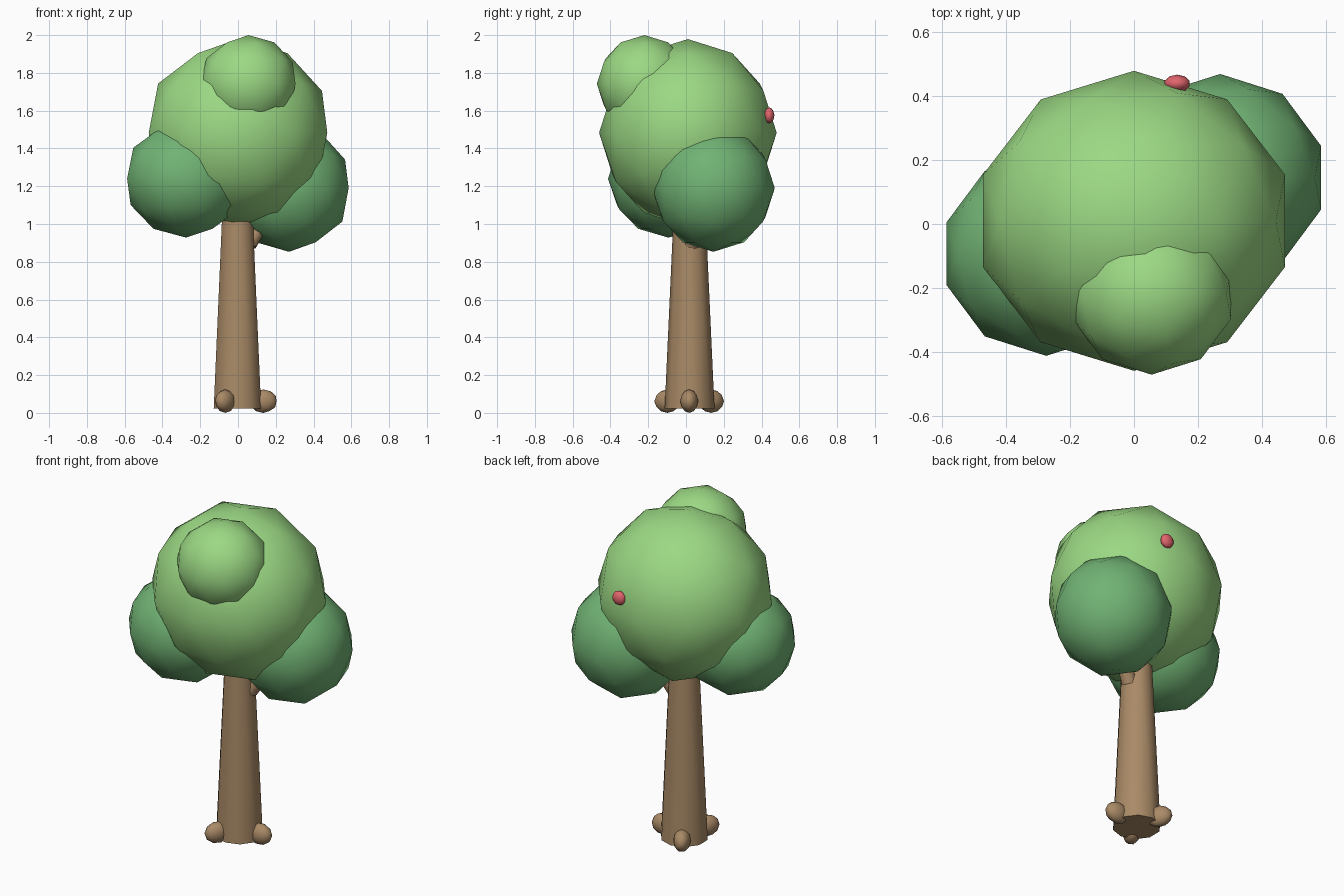
import bpy
from math import cos, sin, pi
from mathutils import Vector

cube = bpy.data.objects.get("Cube")
if cube:
    bpy.data.objects.remove(cube, do_unlink=True)


def material(name, rgb):
    m = bpy.data.materials.new(name)
    m.use_nodes = True
    color = (*rgb, 1)
    m.diffuse_color = color
    m.node_tree.nodes["Principled BSDF"].inputs["Base Color"].default_value = color
    return m


light_green = material("light green", (0.33, 0.69, 0.23))
dark_green = material("dark green", (0.165, 0.45, 0.175))
bark = material("bark brown", (0.4, 0.255, 0.135))
red = material("berry red", (0.75, 0.13, 0.15))


def blob(name, center, radii, mat, turn=0):
    """Smooth-shaded low-poly ball."""
    bpy.ops.mesh.primitive_ico_sphere_add(subdivisions=2, radius=1, location=center,
                                          rotation=(0, 0, turn))
    ob = bpy.context.object
    ob.name = name
    ob.scale = radii
    ob.data.materials.append(mat)
    bpy.ops.object.shade_smooth()


def limb(name, start, end, r_start, r_end, sides, mat):
    """Tapered cylinder between two points."""
    start, end = Vector(start), Vector(end)
    axis = end - start
    bpy.ops.mesh.primitive_cone_add(vertices=sides, radius1=r_start, radius2=r_end,
                                    depth=axis.length, location=(start + end) / 2)
    ob = bpy.context.object
    ob.name = name
    ob.rotation_euler = axis.to_track_quat("Z", "Y").to_euler()
    ob.data.materials.append(mat)
    bpy.ops.object.shade_smooth_by_angle(angle=pi / 4)


# Trunk and side branch
limb("trunk", (-0.003, 0.019, 0.022), (-0.003, 0.019, 1.2), 0.132, 0.078, 10, bark)
limb("branch", (0.058, 0.03, 0.895), (0.2, 0.09, 1.12), 0.045, 0.035, 8, bark)

# Three root bumps around the base
for i in range(3):
    a = i * 2 * pi / 3
    blob(f"root_{i + 1}", (0.134 * cos(a), 0.017 + 0.134 * sin(a), 0.062),
         (0.074, 0.048, 0.062), bark, a)

# Foliage
blob("crown", (0, 0.01, 1.483), (0.497, 0.47, 0.496), light_green)
blob("crown_top", (0.055, -0.22, 1.742), (0.262, 0.252, 0.258), light_green)
blob("left_foliage", (0.27, 0.145, 1.19), (0.332, 0.325, 0.337), dark_green)
blob("right_foliage", (-0.275, -0.093, 1.24), (0.328, 0.32, 0.312), dark_green)

# Berry on the back of the crown
blob("berry", (0.135, 0.44, 1.575), (0.041, 0.028, 0.042), red)
